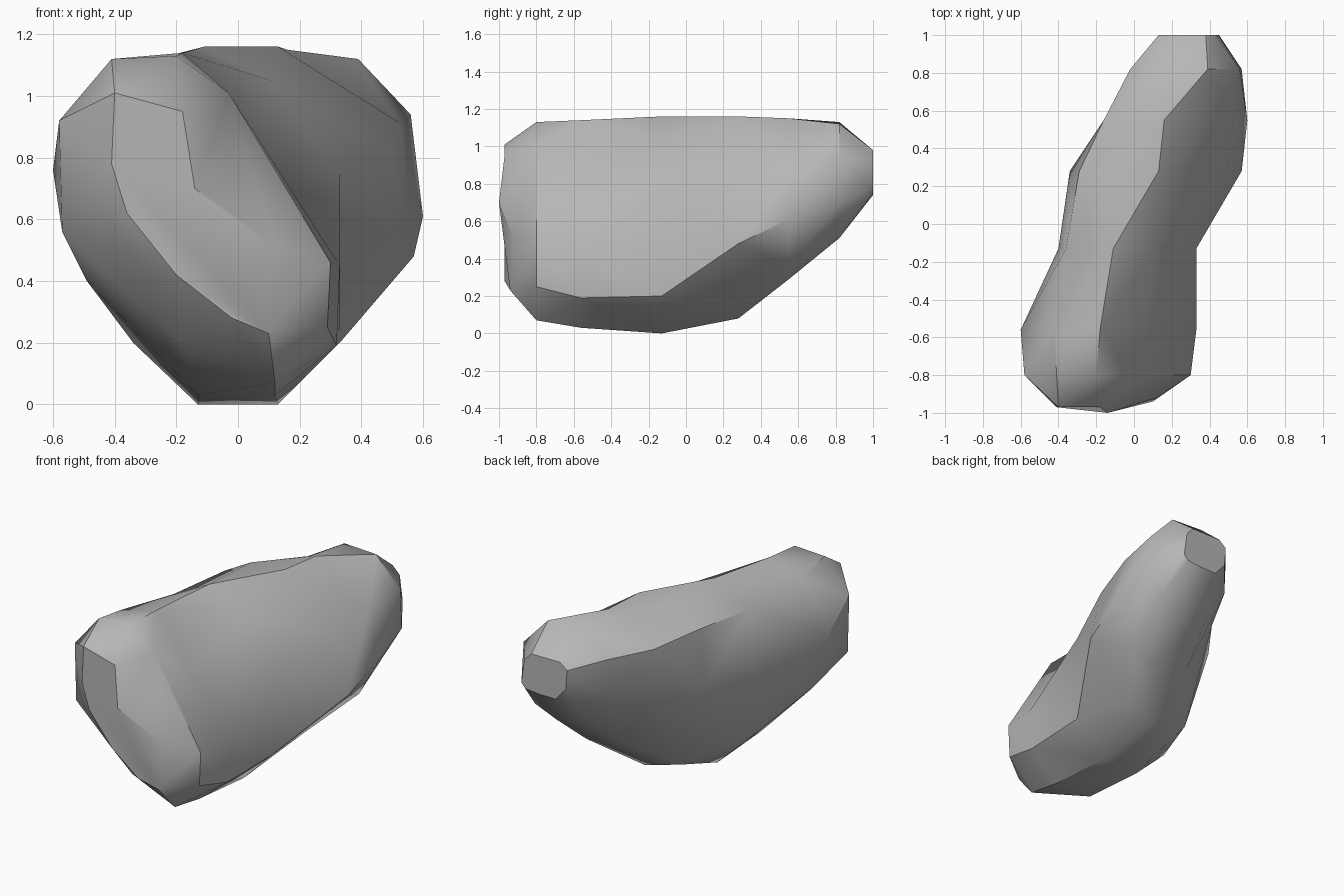
import bpy
import bmesh
import math

# Remove the default cube only
default_cube = bpy.data.objects.get("Cube")
if default_cube:
    bpy.data.objects.remove(default_cube, do_unlink=True)

CM = 0.01  # section coordinates are written in hundredths of a unit

# Where each cross-section sits, from the front end to the back end
STATIONS = (-97, -80, -56, -13, 28, 55, 82, 100)

# Cross-sections as (x, z): shoulder, crest, right flank, underside, left flank
SECTIONS = (
    ((-40, 101), (-18, 95), (-14, 70), (12, 51), (10, 23), (-2, 28), (-20, 42), (-36, 62), (-41, 78)),
    ((-41, 112), (-20, 113), (-3, 101), (30, 46), (29, 25), (12, 7), (-18, 20), (-57, 56), (-58, 92)),
    ((-42, 108), (-18, 114), (7, 80), (33, 45), (32, 19), (12, 3), (-13, 3), (-49, 40), (-60, 76)),
    ((-36, 103), (-11, 116), (11, 105), (33, 75), (33, 20), (13, 0), (-13, 0), (-34, 20), (-40, 64)),
    ((-29, 104), (-11, 114), (13, 116), (49, 82), (57, 48), (27, 17), (9, 8), (-16, 15), (-34, 71)),
    ((-16, 98), (12, 114), (16, 115), (53, 91), (60, 61), (46, 36), (31, 29), (6, 33), (-14, 71)),
    ((-2, 98), (17, 113), (39, 112), (56, 94), (57, 70), (48, 57), (33, 51), (13, 54), (-1, 76)),
    ((13, 94), (18, 98), (38, 98), (43, 93), (45, 78), (42, 75), (32, 74), (21, 74), (14, 82)),
)

# Front face corners pushed out of or into the front section: point -> shift
FRONT_CHIPS = {2: -3, 3: 5, 4: 3}


def make_material(name, colour):
    """Plain flat-coloured material."""
    material = bpy.data.materials.new(name)
    material.use_nodes = True
    material.diffuse_color = colour
    for node in material.node_tree.nodes:
        if node.type == "BSDF_PRINCIPLED":
            node.inputs["Base Color"].default_value = colour
    return material


def add_ring(mesh, station, section):
    """One closed loop of vertices standing across the length of the rock."""
    return [mesh.verts.new((x * CM, station * CM, z * CM)) for x, z in section]


def add_facets(mesh, a, b, c, d):
    """Two triangles, folded along the diagonal that bulges outward."""
    outward = (b.co - a.co).cross(c.co - a.co)
    if outward.dot(d.co - a.co) <= 0:
        mesh.faces.new((a, b, c))
        mesh.faces.new((a, c, d))
    else:
        mesh.faces.new((a, b, d))
        mesh.faces.new((b, c, d))


def bridge(mesh, ring, following):
    """Skin the gap between two neighbouring rings."""
    for i in range(len(ring)):
        j = (i + 1) % len(ring)
        add_facets(mesh, ring[i], ring[j], following[j], following[i])


def build_rock(name, material):
    """Loft the sections into one closed boulder."""
    mesh = bmesh.new()
    rings = [add_ring(mesh, y, section) for y, section in zip(STATIONS, SECTIONS)]
    for point, shift in FRONT_CHIPS.items():
        rings[0][point].co.y += shift * CM
    for ring, following in zip(rings, rings[1:]):
        bridge(mesh, ring, following)

    # Close both ends
    mesh.faces.new(rings[0])
    mesh.faces.new(rings[-1])
    bmesh.ops.recalc_face_normals(mesh, faces=mesh.faces[:])

    data = bpy.data.meshes.new(name)
    mesh.to_mesh(data)
    mesh.free()
    data.materials.append(material)
    rock = bpy.data.objects.new(name, data)
    bpy.context.collection.objects.link(rock)
    return rock


# Rock: softly shaded facets with the hard chipped edges kept sharp
stone_grey = make_material("stone_grey", (0.47, 0.47, 0.47, 1))
rock = build_rock("rock", stone_grey)
bpy.ops.object.select_all(action="DESELECT")
rock.select_set(True)
bpy.context.view_layer.objects.active = rock
bpy.ops.object.shade_smooth_by_angle(angle=math.radians(34))
